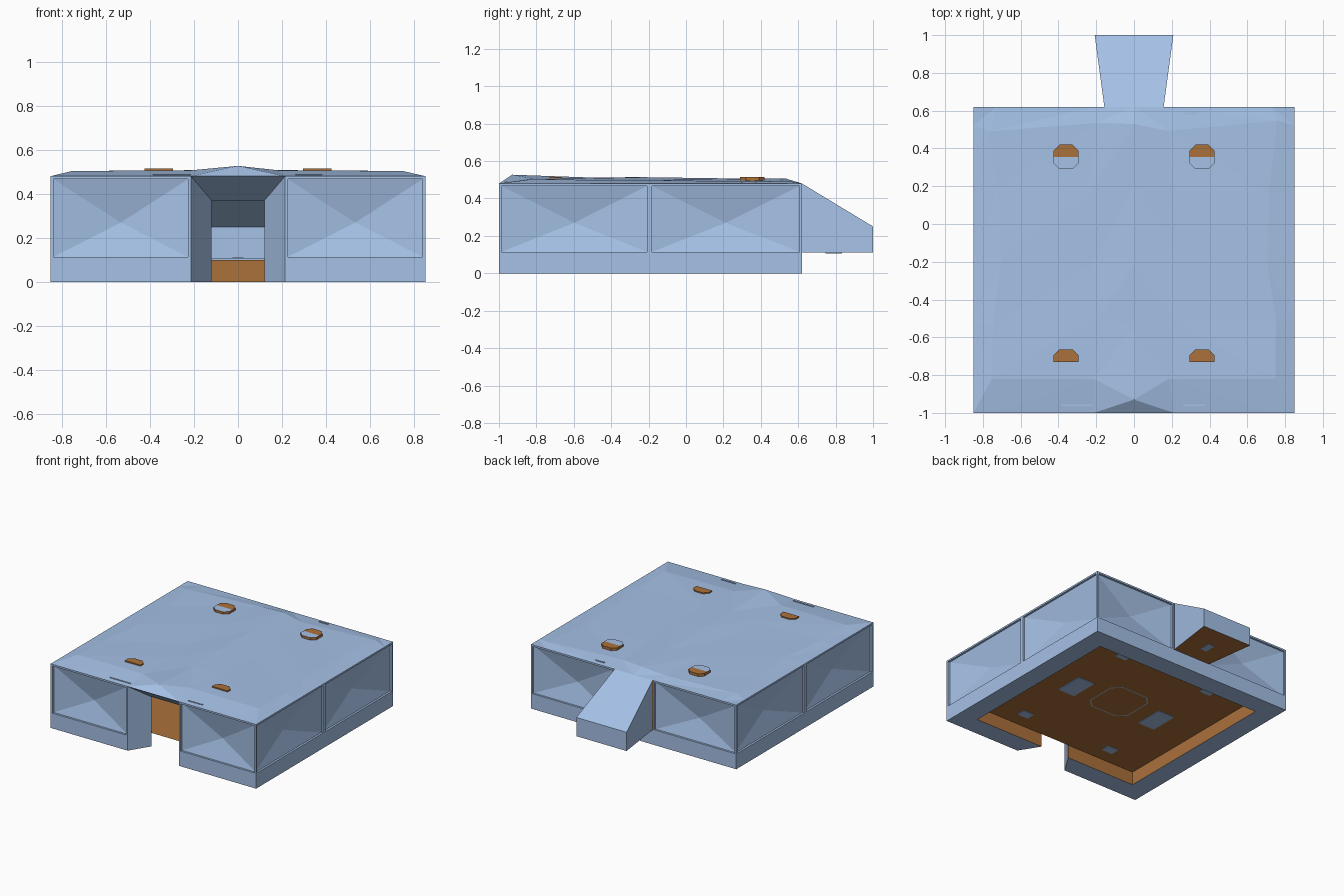
import bpy, bmesh, math
from mathutils import Vector as V

if "Cube" in bpy.data.objects:
    bpy.data.objects.remove(bpy.data.objects["Cube"])

def material(name, c):
    m = bpy.data.materials.new(name)
    m.diffuse_color = (*c, 1)
    m.use_nodes = True
    m.node_tree.nodes["Principled BSDF"].inputs["Base Color"].default_value = m.diffuse_color
    return m

BLUE = material("ice_blue", (0.376, 0.533, 0.791))
BROWN = material("warm_brown", (0.407, 0.165, 0.044))
XO, YF, YB = 0.85, -1.0, 0.62      # outer footprint
XI, YFI, YBI = 0.70, -0.85, 0.47   # inner footprint under the floor
ZB, ZT = 0.11, 0.48                # base top, wall top

class Part:
    """Collects faces, each turned towards a given direction."""
    def __init__(self, name):
        self.name, self.bm = name, bmesh.new()

    def face(self, pts, out, mat=0):
        vs = [self.bm.verts.new(p) for p in pts]
        f = self.bm.faces.new(vs)
        f.normal_update()
        if f.normal.dot(V(out)) < 0:
            f.normal_flip()
        f.material_index = mat

    def panel(self, a, b, out):
        """Framed wall panel from a to b (xy), with a dented middle."""
        n = V(out)
        a, b = V((*a, 0)), V((*b, 0))
        t = (b - a).normalized()
        up = V((0, 0, 1))
        outer = [a + up * ZB, b + up * ZB, b + up * ZT, a + up * ZT]
        s = 0.013
        ins = [t * s + up * 0.004, -t * s + up * 0.004, -t * s - up * s, t * s - up * s]
        mid = [p + q for p, q in zip(outer, ins)]
        inner = [p - n * 0.015 for p in mid]
        c = (a + b) / 2 + up * 0.27 - n * 0.06
        for i in range(4):
            j = (i + 1) % 4
            self.face([outer[i], outer[j], mid[j], mid[i]], n)
            self.face([mid[i], mid[j], inner[j], inner[i]],
                      c - (mid[i] + mid[j]) / 2 + n * 0.01)
            self.face([inner[i], inner[j], c], n)

    def done(self):
        bmesh.ops.remove_doubles(self.bm, verts=self.bm.verts, dist=0.0005)
        me = bpy.data.meshes.new(self.name)
        self.bm.to_mesh(me)
        self.bm.free()
        me.materials.append(BLUE)
        me.materials.append(BROWN)
        bpy.context.collection.objects.link(bpy.data.objects.new(self.name, me))

# Walls: four sides of dented panels
walls = Part("walls")
for s in (-1, 1):
    walls.panel((s * XO, YF), (s * 0.213, YF), (0, -1, 0))
    walls.panel((s * XO, YB), (s * 0.16, YB), (0, 1, 0))
    walls.panel((s * XO, YF), (s * XO, -0.195), (s, 0, 0))
    walls.panel((s * XO, -0.195), (s * XO, YB), (s, 0, 0))
walls.done()

# Base: outer plinth, underside ring and inner brown walls
base = Part("base")
def upright(part, a, b, out, mat=0, z0=0.0, z1=ZB):
    part.face([(*a, z0), (*b, z0), (*b, z1), (*a, z1)], out, mat)
for s in (-1, 1):
    upright(base, (s * XO, YF), (s * 0.213, YF), (0, -1, 0))
    upright(base, (s * XO, YF), (s * XO, YB), (s, 0, 0))
    upright(base, (s * XI, YFI), (s * XI, YBI), (-s, 0, 0), 1, 0, 0.10)
    upright(base, (s * XI, YFI), (s * 0.12, YFI), (0, 1, 0), 1, 0, 0.10)
    base.face([(s * XO, YF, 0), (s * 0.213, YF, 0), (s * 0.12, YFI, 0), (s * XI, YFI, 0)], (0, 0, -1))
    base.face([(s * XO, YF, 0), (s * XI, YFI, 0), (s * XI, YBI, 0), (s * XO, YB, 0)], (0, 0, -1))
base.face([(-XO, YB, 0), (XO, YB, 0), (XI, YBI, 0), (-XI, YBI, 0)], (0, 0, -1))
upright(base, (-XO, YB), (XO, YB), (0, 1, 0))
upright(base, (-XI, YBI), (XI, YBI), (0, -1, 0), 1, 0, 0.10)
base.done()

# Floor underside
floor = Part("floor_underside")
floor.face([(-XI, YFI, 0.10), (XI, YFI, 0.10), (XI, YBI, 0.10), (-XI, YBI, 0.10)], (0, 0, -1), 1)
floor.done()

# Doorway: tapered jambs and lintel
door = Part("doorway")
for s in (-1, 1):
    door.face([(s * 0.213, YF, 0), (s * 0.12, YFI, 0), (s * 0.12, YFI, 0.37), (s * 0.213, YF, ZT)], (-s, 0, 0))
door.face([(-0.213, YF, ZT), (0.213, YF, ZT), (0.12, YFI, 0.37), (-0.12, YFI, 0.37)], (0, 0, -1))
door.done()

# Rear chute
chute = Part("rear_chute")
n0, n1, w0, w1 = YB, 1.0, 0.157, 0.208
for s in (-1, 1):
    chute.face([(s * w0, n0, ZB), (s * w1, n1, ZB), (s * w1, n1, 0.25), (s * w0, n0, ZT)], (s, 0, 0))
chute.face([(-w0, n0, ZT), (w0, n0, ZT), (w1, n1, 0.25), (-w1, n1, 0.25)], (0, 0, 1))
chute.face([(-w1, n1, ZB), (w1, n1, ZB), (w1, n1, 0.25), (-w1, n1, 0.25)], (0, 1, 0))
chute.face([(-w0, n0, ZB), (w0, n0, ZB), (w1, n1, ZB), (-w1, n1, ZB)], (0, 0, -1), 1)
chute.done()

# Roof: gently uneven low-poly sheet with a peak above the door
xs = [-XO, -0.73, -0.213, 0, 0.213, 0.73, XO]
ys = [YF, -0.82, -0.52, -0.2, 0.18, 0.52, YB]
def roof_point(i, j):
    x, y = xs[i], ys[j]
    if i in (0, 6) or j in (0, 6):
        return V((x, y, ZT))
    if i == 3 and j == 1:
        return V((0, -0.93, 0.527))
    z = 0.506 - 0.008 * y - 0.012 * abs(x) + 0.006 * (i == 3) - 0.003 * ((i + j) % 2)
    wob = 0.03 * math.sin(i * 2.3 + j * 1.7)
    return V((x + (wob if i != 3 else 0), y + (wob if j > 1 else 0), z))
roof = Part("roof")
for i in range(6):
    for j in range(6):
        a, b, c, d = (roof_point(i, j), roof_point(i + 1, j),
                      roof_point(i + 1, j + 1), roof_point(i, j + 1))
        tris = ((a, b, c), (a, c, d)) if i < 3 else ((a, b, d), (b, c, d))
        for t in tris:
            roof.face(t, (0, 0.0, 1))
roof.done()

# Pillar tops poking through the roof: rear half brown, front half blue
def octagon(r, cut):
    p = [(r, -cut), (r, cut), (cut, r), (-cut, r), (-r, cut), (-r, -cut), (-cut, -r), (cut, -r)]
    return p
for y, whole in ((0.355, True), (-0.73, False)):
    for s in (-1, 1):
        cap = Part("pillar_top")
        o = [(s * 0.36 + px, y + py) for px, py in octagon(0.065, 0.035)]
        z = 0.515
        half = [(s * 0.36 + 0.065, y), o[1], o[2], o[3], o[4], (s * 0.36 - 0.065, y)]
        cap.face([(*p, z) for p in half], (0, 0, 1), 1)
        if whole:
            low = [half[5], o[5], o[6], o[7], o[0], half[0]]
            cap.face([(*p, z) for p in low], (0, 0, 1), 0)
        loop = half + (low[1:5] if whole else [])
        for k, p in enumerate(loop):
            q = loop[(k + 1) % len(loop)]
            out = ((p[0] + q[0]) / 2 - s * 0.36, (p[1] + q[1]) / 2 - y - (0 if whole else 0.02), 0)
            upright(cap, p, q, out, 1, 0.49, z)
        cap.done()

# Thin plates: roof slits and patches under the floor and chute
def plate(name, loc, size):
    p = Part(name)
    bmesh.ops.create_cube(p.bm, size=1)
    for v in p.bm.verts:
        v.co = V([v.co[k] * size[k] + loc[k] for k in range(3)])
    p.done()
for x, y, w in ((-0.30, -0.96, 0.17), (0.32, -0.96, 0.12), (0.30, 0.585, 0.07)):
    plate("roof_slit", (x, y, 0.487), (w, 0.009, 0.008))
for s in (-1, 1):
    plate("floor_patch", (s * 0.36, -0.19, 0.099), (0.14, 0.22, 0.006))
    for y in (0.34, -0.71):
        plate("pillar_foot", (s * 0.38, y, 0.099), (0.09, 0.07, 0.006))
plate("chute_patch", (0, 0.79, 0.109), (0.05, 0.09, 0.006))

# Thin ring at the middle of the floor underside
ring = Part("floor_ring")
a, b = octagon(0.17, 0.11), octagon(0.162, 0.105)
for k in range(8):
    j = (k + 1) % 8
    ring.face([(p[0], p[1] - 0.16, 0.097) for p in (a[k], a[j], b[j], b[k])], (0, 0, -1))
ring.done()
